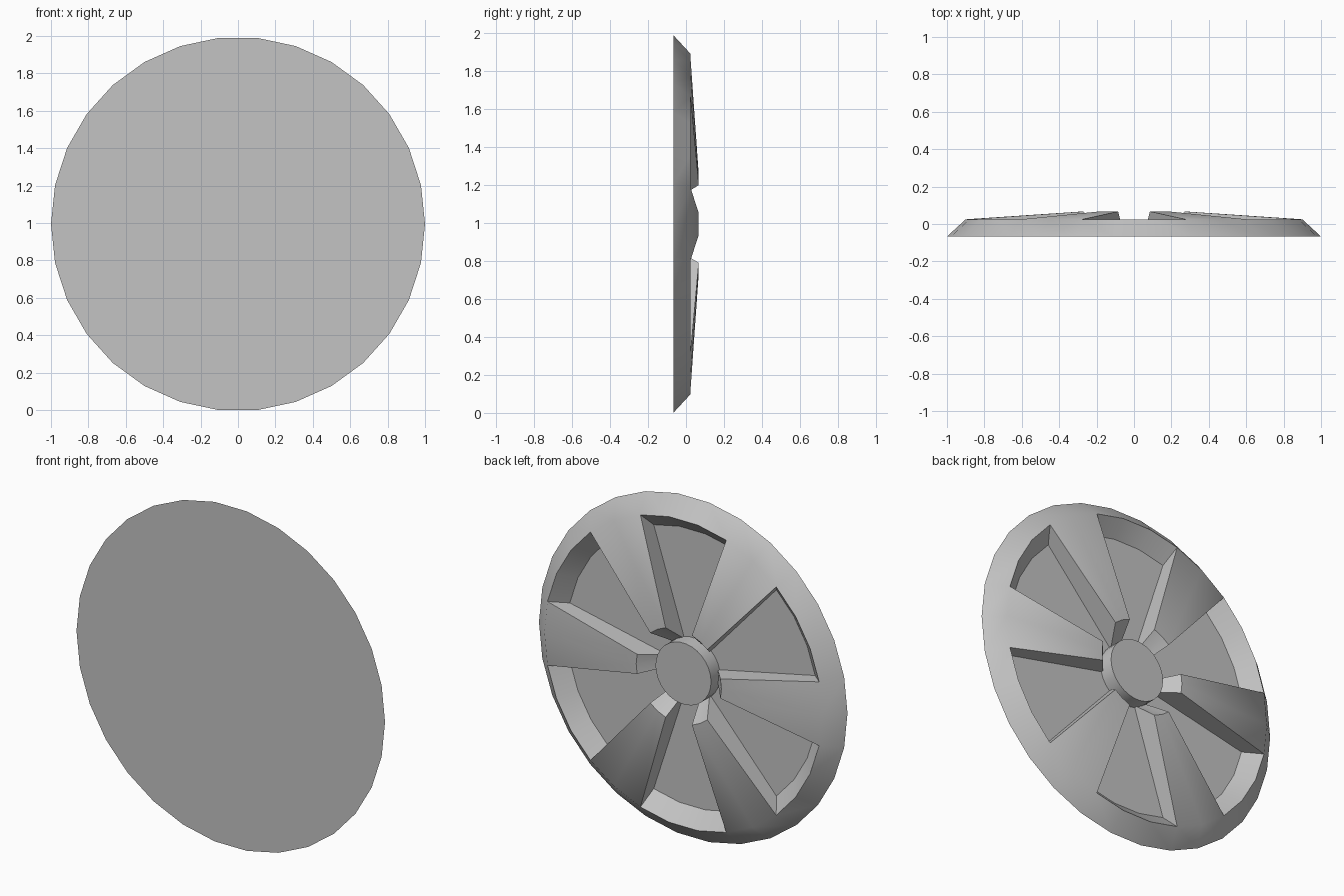
import bpy, bmesh
from math import sin, cos, radians

default = bpy.data.objects.get("Cube")
if default:
    bpy.data.objects.remove(default, do_unlink=True)

SIDES = 30                       # five 12 degree sectors per spoke and window
STEP = radians(360 / SIDES)
CENTRE_Z = cos(STEP / 2)

# Radius and depth of every ring of the wheel
RINGS = {
    "front_edge": (1.0, -0.067),
    "rim": (0.9, 0.025),
    "floor_outer": (0.813, -0.06),
    "floor_inner": (0.18, -0.06),
    "spoke_foot": (0.18, -0.045),
    "spoke_top": (0.276, 0.067),
    "hub_top": (0.18, 0.025),
}
SPOKE = ["front_edge", "rim", "spoke_top", "spoke_foot", "hub_top"]
WINDOW = ["front_edge", "rim", "floor_outer", "floor_inner", "spoke_foot", "hub_top"]
WALL = ["rim", "floor_outer", "floor_inner", "spoke_foot", "spoke_top"]


def material(name, rgb):
    mat = bpy.data.materials.new(name)
    mat.use_nodes = True
    mat.diffuse_color = (*rgb, 1)
    mat.node_tree.nodes["Principled BSDF"].inputs["Base Color"].default_value = (*rgb, 1)
    return mat


bm = bmesh.new()
ring = {
    name: [bm.verts.new((r * cos(i * STEP), y, CENTRE_Z + r * sin(i * STEP)))
           for i in range(SIDES)]
    for name, (r, y) in RINGS.items()
}


def is_spoke(i):
    return i % 5 in (0, 4)


# Spoke and window sectors, with a side wall where they meet
for i in range(SIDES):
    j = (i + 1) % SIDES
    profile = SPOKE if is_spoke(i) else WINDOW
    for a, b in zip(profile, profile[1:]):
        bm.faces.new((ring[a][i], ring[a][j], ring[b][j], ring[b][i]))
    if is_spoke(i) != is_spoke(j):
        bm.faces.new([ring[name][j] for name in WALL])

# Flat front and hub cap
bm.faces.new(ring["front_edge"])
bm.faces.new(ring["hub_top"])

# Drop ring points hidden inside the spokes
bmesh.ops.delete(bm, geom=[v for v in bm.verts if not v.link_faces], context="VERTS")
bmesh.ops.recalc_face_normals(bm, faces=bm.faces[:])
mesh = bpy.data.meshes.new("spoked_disc")
bm.to_mesh(mesh)
bm.free()

disc = bpy.data.objects.new("spoked_disc", mesh)
bpy.context.collection.objects.link(disc)
mesh.materials.append(material("plain grey", (0.55, 0.55, 0.55)))

# Rim blends into the spokes while cut edges stay sharp
bpy.ops.object.select_all(action="DESELECT")
disc.select_set(True)
bpy.context.view_layer.objects.active = disc
bpy.ops.object.shade_smooth_by_angle(angle=radians(41.5))
